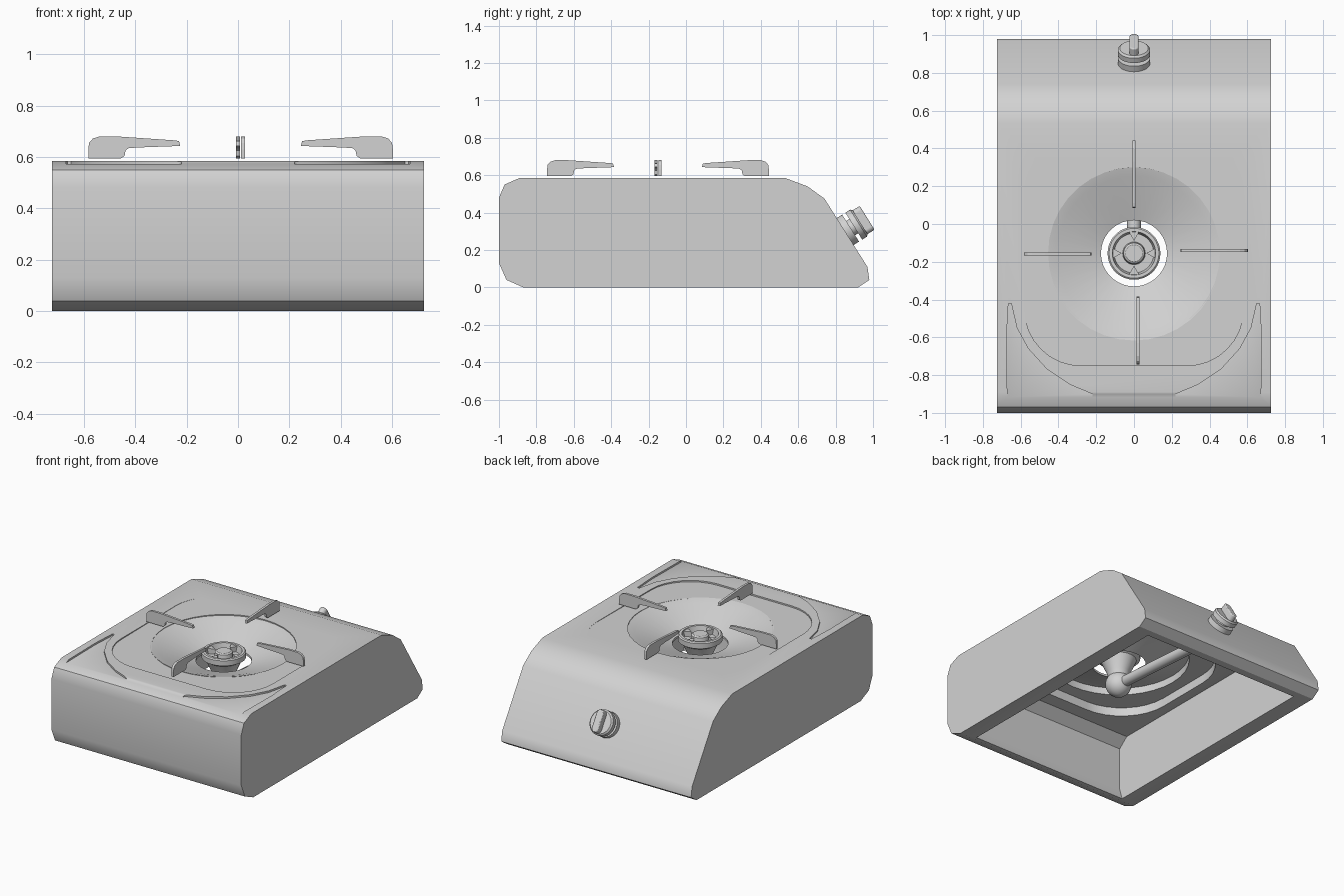
import bpy, bmesh
from math import cos, sin, pi, radians
from mathutils import Vector, Matrix

if "Cube" in bpy.data.objects:
    bpy.data.objects.remove(bpy.data.objects["Cube"])

grey = bpy.data.materials.new("light_grey")
grey.use_nodes = True
grey.diffuse_color = (0.65, 0.65, 0.65, 1)
grey.node_tree.nodes["Principled BSDF"].inputs["Base Color"].default_value = (0.65, 0.65, 0.65, 1)

CX, CY = 0.0, -0.155    # burner axis


def finish(name, bm, matrix=Matrix()):
    bmesh.ops.recalc_face_normals(bm, faces=bm.faces)
    mesh = bpy.data.meshes.new(name)
    bm.to_mesh(mesh)
    bm.free()
    mesh.materials.append(grey)
    ob = bpy.data.objects.new(name, mesh)
    ob.matrix_world = matrix
    bpy.context.collection.objects.link(ob)
    return ob


def prism(name, outline, lo, hi, place, matrix=Matrix()):
    """Closed 2D outline swept from lo to hi; place maps (a, b, depth) to a point."""
    bm = bmesh.new()
    ends = [[bm.verts.new(place(a, b, d)) for a, b in outline] for d in (lo, hi)]
    for ring in ends:
        bm.faces.new(ring)
    n = len(outline)
    for i in range(n):
        j = (i + 1) % n
        bm.faces.new((ends[0][i], ends[0][j], ends[1][j], ends[1][i]))
    return finish(name, bm, matrix)


def lathe(name, profile, matrix, closed=False, steps=36):
    """Profile of (radius, height) turned about the local z axis."""
    bm = bmesh.new()
    verts = [bm.verts.new((r, 0, z)) for r, z in profile]
    pairs = list(zip(verts, verts[1:] + verts[:1] if closed else verts[1:]))
    edges = [bm.edges.new(p) for p in pairs]
    bmesh.ops.spin(bm, geom=verts + edges, cent=(0, 0, 0), axis=(0, 0, 1),
                   angle=2 * pi, steps=steps)
    bmesh.ops.remove_doubles(bm, verts=bm.verts, dist=0.0005)
    return finish(name, bm, matrix)


def activate(ob):
    bpy.ops.object.select_all(action='DESELECT')
    ob.select_set(True)
    bpy.context.view_layer.objects.active = ob


def cut(ob, cutter):
    mod = ob.modifiers.new("cut", 'BOOLEAN')
    mod.operation, mod.solver, mod.object = 'DIFFERENCE', 'EXACT', cutter
    activate(ob)
    bpy.ops.object.modifier_apply(modifier=mod.name)
    bpy.data.objects.remove(cutter)


def smooth(ob, angle=30):
    activate(ob)
    bpy.ops.object.shade_smooth_by_angle(angle=radians(angle))
    ob.modifiers.new("normals", 'WEIGHTED_NORMAL').keep_sharp = True


def side(a, b, d):
    return Vector((d, a, b))


def flat(a, b, d):
    return Vector((a, b, d))


def rounded(hx, y0, y1, r, steps=8):
    """Rounded rectangle outline."""
    corners = ((hx - r, y1 - r), (r - hx, y1 - r), (r - hx, y0 + r), (hx - r, y0 + r))
    return [(x + r * cos((q + k / steps) * pi / 2), y + r * sin((q + k / steps) * pi / 2))
            for q, (x, y) in enumerate(corners) for k in range(steps + 1)]


# Housing: side profile swept across the width, open underneath
housing = prism("housing", [
    (-1, .48), (-.97, .55), (-.89, .585), (.53, .585), (.65, .54), (.74, .475),
    (.97, .11), (.98, .04), (.92, 0), (-.87, 0), (-.96, .04), (-1, .13)],
    -.725, .725, side)
cut(housing, prism("cavity_cutter", [
    (-.83, -.05), (-.87, .08), (-.87, .38), (-.8, .44), (.5, .44), (.64, .39),
    (.86, .1), (.87, -.05)], -.61, .61, side))
cut(housing, prism("pocket_cutter", rounded(.54, -.7, .39, .35), .4, .5, flat))

# Shallow pan in the top, fading out toward the rear
cut(housing, prism("pan_cutter", rounded(.58, -.75, .45, .3), 0, .1,
                   lambda a, b, d: Vector((a, b, .575 + .011 * (b + .75) / 1.2 + d))))

# Front corner recesses
recess = [(.67, -.94), (.675, -.6), (.665, -.42), (.65, -.42), (.62, -.55), (.56, -.66),
          (.46, -.77), (.34, -.85), (.22, -.9), (.22, -.94)]
for s in (1, -1):
    cut(housing, prism("recess_cutter", [(s * x, y) for x, y in recess], .573, .7, flat))

axis = Matrix.Translation((CX, CY, 0))
cut(housing, prism("bowl_cutter", [(CX + .455 * cos(k * pi / 18), CY + .455 * sin(k * pi / 18))
                                   for k in range(36)], .42, .7, flat))
smooth(housing)

# Sloping bowl with the central opening
smooth(lathe("bowl", [(.462, .579), (.41, .565), (.175, .48), (.175, .465),
                      (.4, .54), (.462, .55)], axis, closed=True), 25)

# Burner cup, with a ring groove around a central cap
smooth(lathe("burner", [
    (0, .35), (.065, .35), (.075, .4), (.115, .49), (.14, .505), (.14, .54), (.132, .547),
    (.115, .547), (.105, .505), (.06, .505), (.055, .54), (.045, .547), (0, .547)], axis))
for k in range(4):
    prism(f"burner_rib_{k + 1}", [(.065, 0), (.112, -.026), (.112, .026)], .5, .54, flat,
          axis @ Matrix.Rotation(k * pi / 2, 4, 'Z'))

# Gas feed under the burner
bm = bmesh.new()
bmesh.ops.create_uvsphere(bm, u_segments=24, v_segments=12, radius=.085)
smooth(finish("feed_joint", bm, Matrix.Translation((CX, CY, .315))))
start, end = Vector((CX, CY, .315)), Vector((0, .8, .25))
turn = (end - start).to_track_quat('Z', 'Y').to_matrix().to_4x4()
length = (end - start).length
smooth(lathe("feed_pipe", [(0, 0), (.036, 0), (.036, length), (0, length)],
             Matrix.Translation(start) @ turn, steps=20))

# Four pan supports around the burner
arm = [(.235, .643), (.24, .662), (.26, .665), (.48, .68), (.55, .68), (.575, .672), (.59, .655),
       (.593, .63), (.593, .595), (.465, .595), (.452, .604), (.448, .625), (.437, .634), (.4, .637)]
for k, place_name in enumerate(("left", "back", "right", "front")):
    prism(f"{place_name}_pan_support", arm, .002, .018, lambda a, b, d: Vector((a, d, b)),
          Matrix.Translation((.01, -.15, 0)) @ Matrix.Rotation(k * pi / 2, 4, 'Z'))

# Control knob, square to the sloping back
tilt = Matrix.Translation((0, .853, .3)) @ Matrix.Rotation(radians(-58), 4, 'X')
smooth(lathe("control_knob", [
    (0, -.02), (.085, -.02), (.085, .032), (.045, .032), (.045, .052), (.085, .052),
    (.085, .082), (.075, .092), (0, .092)], tilt))
grip = prism("knob_grip", rounded(.025, -.075, .075, .0245, 5), .085, .136, flat, tilt)
bevel = grip.modifiers.new("bevel", 'BEVEL')
bevel.width, bevel.segments, bevel.limit_method = .012, 2, 'ANGLE'
bevel.angle_limit = radians(50)
smooth(grip, 40)
